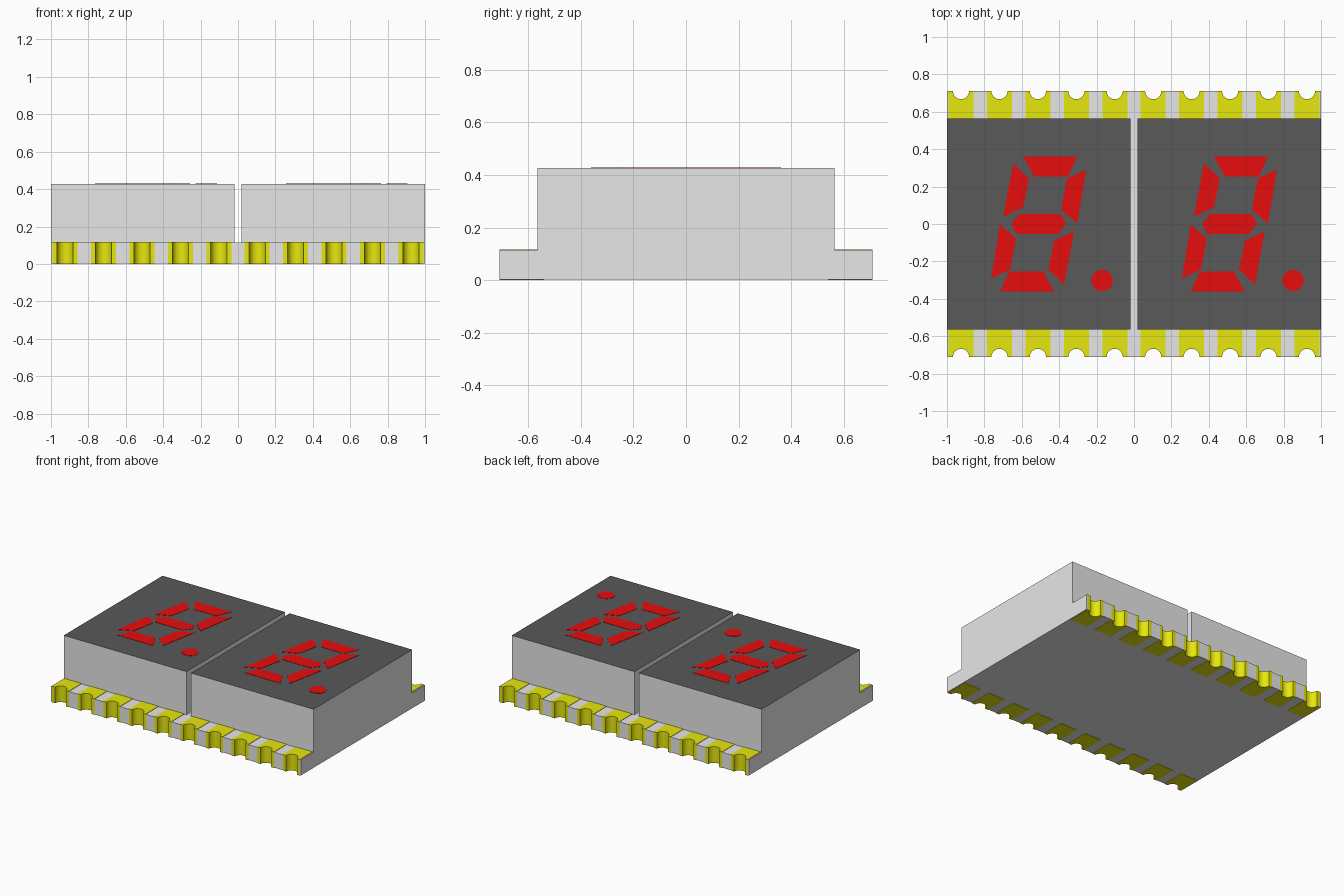
import bpy, bmesh, math

cube = bpy.data.objects.get("Cube")
if cube:
    bpy.data.objects.remove(cube, do_unlink=True)


def material(name, rgb):
    m = bpy.data.materials.new(name)
    m.use_nodes = True
    m.diffuse_color = (*rgb, 1)
    m.node_tree.nodes["Principled BSDF"].inputs["Base Color"].default_value = (*rgb, 1)
    return m


grey = material("light grey plastic", (0.8, 0.8, 0.8))
dark = material("dark face", (0.1, 0.1, 0.1))
red = material("red segment", (0.8, 0.004, 0.004))
gold = material("yellow contact", (0.8, 0.8, 0.004))


def prism(name, outlines, z0, z1, mats, rule=None):
    """Extrude flat outlines from z0 to z1; rule(face) picks the material slot."""
    bm = bmesh.new()
    for pts in outlines:
        low = [bm.verts.new((x, y, z0)) for x, y in pts]
        high = [bm.verts.new((x, y, z1)) for x, y in pts]
        bm.faces.new(low)
        bm.faces.new(high)
        for i in range(len(pts)):
            j = (i + 1) % len(pts)
            bm.faces.new((low[i], low[j], high[j], high[i]))
    bmesh.ops.recalc_face_normals(bm, faces=bm.faces)
    if rule:
        for f in bm.faces:
            f.material_index = rule(f)
    mesh = bpy.data.meshes.new(name)
    bm.to_mesh(mesh)
    bm.free()
    for m in mats:
        mesh.materials.append(m)
    obj = bpy.data.objects.new(name, mesh)
    bpy.context.collection.objects.link(obj)
    bpy.ops.object.select_all(action="DESELECT")
    obj.select_set(True)
    bpy.context.view_layer.objects.active = obj
    bpy.ops.object.shade_smooth_by_angle(angle=math.radians(30))
    return obj


def rect(x0, x1, y0, y1):
    return [(x0, y0), (x1, y0), (x1, y1), (x0, y1)]


def turned(pts):
    """Half turn about the origin."""
    return [(-x, -y) for x, y in pts]


# Sizes
EDGE_Y, BODY_Y = 0.71, 0.565
BOARD_Z, PAD_T, TOP_Z = 0.114, 0.003, 0.427
NOTCH_R, PAD_HALF, GAP = 0.043, 0.067, 0.018
PAD_X = [0.2055 * (i - 4.5) for i in range(10)]


def contact_edge(c):
    """Front edge of one contact, with its half-round notch."""
    arc = [(c - NOTCH_R * math.cos(a), -EDGE_Y + NOTCH_R * math.sin(a))
           for a in (math.pi * k / 12 for k in range(13))]
    return [(c - PAD_HALF, -EDGE_Y)] + arc + [(c + PAD_HALF, -EDGE_Y)]


# Circuit board with notched edges, plated where the contacts are
front = [(-1, -EDGE_Y)] + [p for c in PAD_X for p in contact_edge(c)] + [(1, -EDGE_Y)]


def plated(f):
    m = f.calc_center_median()
    on_edge = abs(f.normal.z) < 0.5 and abs(m.y) > 0.6
    return int(on_edge and any(abs(m.x - c) < PAD_HALF for c in PAD_X))


prism("circuit_board", [front + turned(front)], PAD_T, BOARD_Z, [grey, gold], plated)


# Contact plates above and below the board, on both long sides
def pads(inner):
    one_side = [contact_edge(c) + [(c + PAD_HALF, -inner), (c - PAD_HALF, -inner)]
                for c in PAD_X]
    return one_side + [turned(p) for p in one_side]


prism("upper_contacts", pads(BODY_Y), BOARD_Z, BOARD_Z + PAD_T, [gold])
prism("lower_contacts", pads(0.54), 0, PAD_T, [gold])

# Segment outlines around the digit centre; the lower half is the upper one turned
upper = [
    [(-.083, .361), (.206, .361), (.158, .254), (-.024, .254)],
    [(-.136, .324), (-.051, .243), (-.083, .088), (-.190, .040)],
    [(.254, .291), (.152, .243), (.120, .078), (.206, .003)],
]
middle = [(-.147, 0), (-.104, .053), (.120, .053), (.147, 0), (.104, -.053), (-.120, -.053)]
dot = [(0.34 + 0.057 * math.cos(a), -0.302 + 0.057 * math.sin(a))
       for a in (math.tau * k / 32 for k in range(32))]
digit = upper + [turned(s) for s in upper] + [middle, dot]

# Two housings with dark tops, each carrying a digit
for side, name in ((-1, "right"), (1, "left")):
    x0, x1 = sorted((side, side * GAP))
    prism(name + "_housing", [rect(x0, x1, -BODY_Y, BODY_Y)], BOARD_Z, TOP_Z,
          [grey, dark], lambda f: int(f.normal.z > 0.5))
    cx = side * 0.51
    prism(name + "_digit", [[(x + cx, y) for x, y in s] for s in digit],
          TOP_Z, TOP_Z + 0.002, [red])
